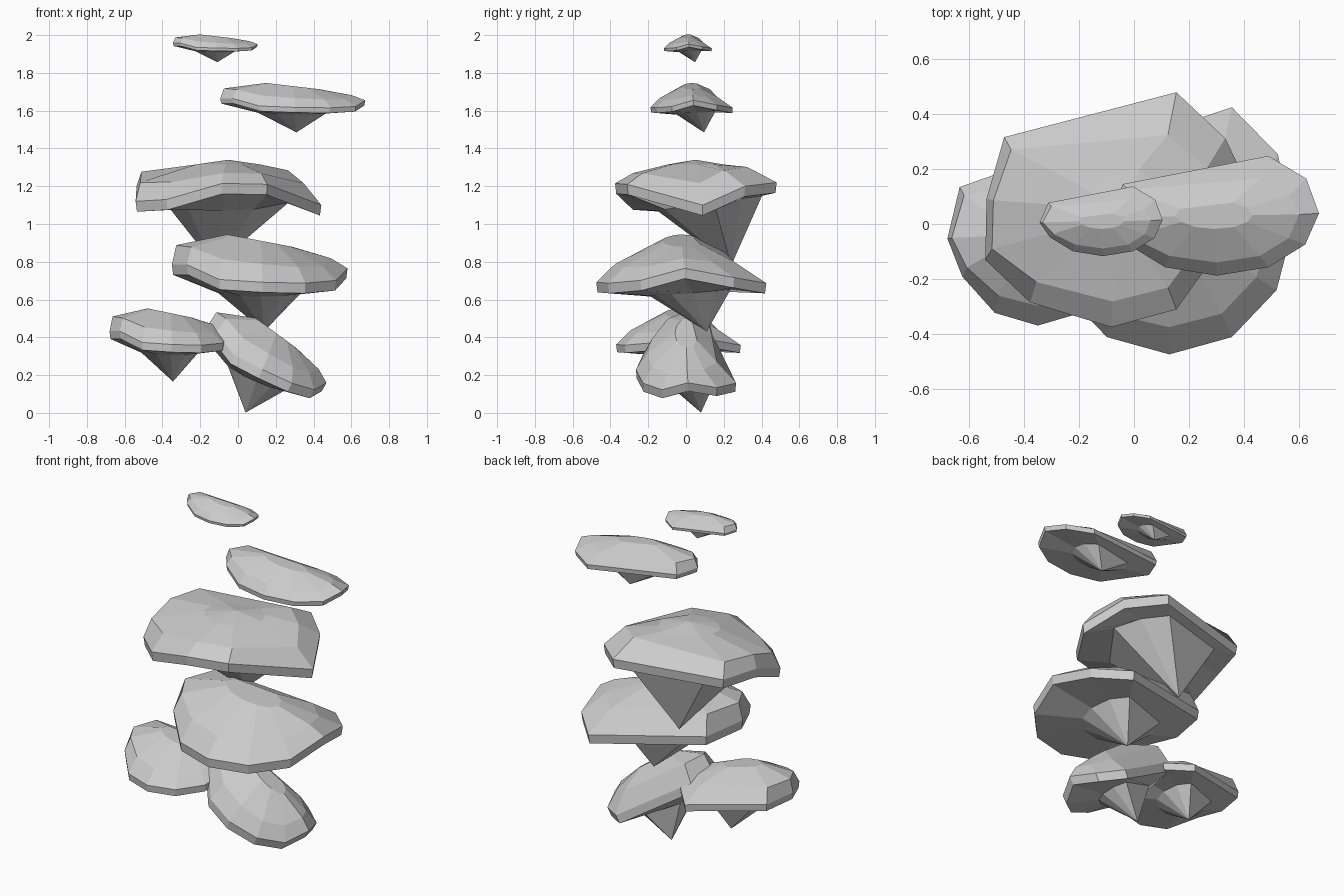
import bpy, bmesh, math
from mathutils import Matrix, Vector

cube = bpy.data.objects.get("Cube")
if cube:
    bpy.data.objects.remove(cube, do_unlink=True)

stone = bpy.data.materials.new("grey stone")
stone.use_nodes = True
GREY = (0.6, 0.6, 0.6, 1)
stone.diffuse_color = GREY
bsdf = next(n for n in stone.node_tree.nodes if n.type == 'BSDF_PRINCIPLED')
bsdf.inputs["Base Color"].default_value = GREY
bsdf.inputs["Roughness"].default_value = 0.9

# Rim outlines, counter-clockwise: unit x, unit y, height
SADDLE_RIM = [(.52, 1, -.09), (-.86, .53, -.01), (-1, -.04, .01), (-.83, -.46, .01),
              (-.46, -.86, -.07), (.03, -1, -.085), (.52, -.86, -.09),
              (.87, -.48, -.075), (1, .04, -.01), (.88, .62, -.06)]
DOME_RIM = [(.42, 1, .02), (-.85, .62, 0), (-.98, .1, 0), (-.99, -.42, -.08),
            (-.66, -.78, -.07), (-.06, -.99, .015), (.42, -.84, .01), (1, .09, -.1),
            (.78, .61, 0)]

# Shape settings shared by each family of rocks
SADDLE = dict(rim=SADDLE_RIM, lift=.08, slope=.03, apex=.14,
              crown=(.37, .22), crown_drop=0, crown_slope=.09,
              under=.47, under_shift=.11, under_z=-.148, under_slope=.04,
              tip=(.05, .3, -.35))
DOME = dict(rim=DOME_RIM, lift=.075, slope=0, apex=.14,
            crown=(.35, .35), crown_drop=.025, crown_slope=0,
            under=.65, under_shift=.17, under_z=-.1, under_slope=.06,
            tip=(-.14, .44, -.42))


def crown(u, v, s):
    """Small ring around the summit, higher on one side."""
    x, y = u * s["crown"][0], v * s["crown"][1]
    return x, y, s["apex"] - s["crown_drop"] - s["crown_slope"] * x


def shoulder(u, v, z, s):
    """Top ring set in from the rim, pulled further in at the back."""
    pull = .7 - .15 * u if v > 0 else .78
    return u * (.88 - .07 * u), v * pull, s["lift"] + .6 * z - s["slope"] * u + .015 * v


def underside(u, v, s):
    """Ring where the flat underside turns into the hanging point."""
    y = v * s["under"] + s["under_shift"]
    return u * s["under"], y, s["under_z"] + s["under_slope"] * y


def rock(name, centre, half_x, half_y, height, s, tilt=0):
    bm = bmesh.new()

    def point(p):
        return bm.verts.new((p[0] * half_x, p[1] * half_y, p[2] * height))

    rim = s["rim"]
    rings = [
        [crown(u, v, s) for u, v, z in rim],
        [shoulder(u, v, z, s) for u, v, z in rim],
        rim,
        [(u * .985, v * .985, z - .055) for u, v, z in rim],
        [underside(u, v, s) for u, v, z in rim],
    ]
    rings = [[point(p) for p in ring] for ring in rings]
    top, bottom = point((0, 0, s["apex"])), point(s["tip"])
    n = len(rim)
    for i in range(n):
        j = (i + 1) % n
        bm.faces.new((top, rings[0][i], rings[0][j]))
        for a, b in zip(rings, rings[1:]):
            bm.faces.new((a[i], b[i], b[j], a[j]))
        bm.faces.new((rings[-1][i], bottom, rings[-1][j]))
    bmesh.ops.recalc_face_normals(bm, faces=bm.faces)
    bm.transform(Matrix.Translation(Vector(centre)) @ Matrix.Rotation(math.radians(tilt), 4, 'Y'))
    mesh = bpy.data.meshes.new(name)
    bm.to_mesh(mesh)
    bm.free()
    mesh.materials.append(stone)
    obj = bpy.data.objects.new(name, mesh)
    bpy.context.collection.objects.link(obj)


# The floating rocks, from the top down
rock("top_rock", (-.12, .01, 1.955), .224, .127, .28, SADDLE)
rock("upper_rock", (.29, .03, 1.66), .384, .218, .5, SADDLE)
rock("large_rock", (-.053, .05, 1.2), .494, .43, 1, DOME)
rock("middle_rock", (.115, -.025, .775), .465, .45, .98, SADDLE)
rock("lower_right_rock", (-.36, -.04, .425), .32, .33, .74, SADDLE)
rock("bottom_tilted_rock", (.15, 0, .305), .35, .265, .92, SADDLE, tilt=23)
